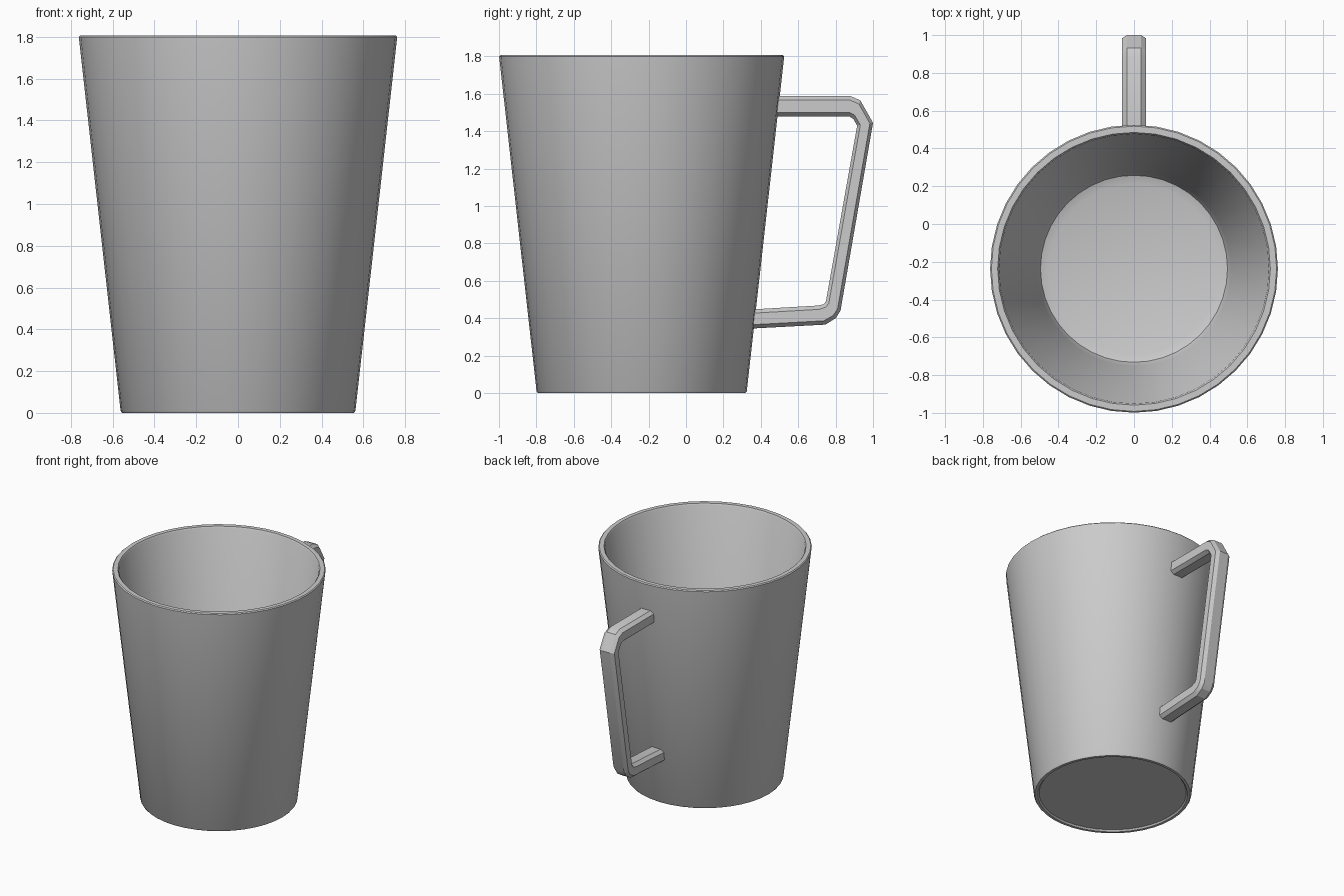
import bpy, bmesh
from math import cos, sin, pi, radians

if "Cube" in bpy.data.objects:
    bpy.data.objects.remove(bpy.data.objects["Cube"])

CY = -0.237   # centre of the cup in y


def finish(name, bm, angle):
    bmesh.ops.recalc_face_normals(bm, faces=bm.faces)
    mesh = bpy.data.meshes.new(name)
    bm.to_mesh(mesh)
    bm.free()
    ob = bpy.data.objects.new(name, mesh)
    bpy.context.collection.objects.link(ob)
    bpy.ops.object.select_all(action='DESELECT')
    ob.select_set(True)
    bpy.context.view_layer.objects.active = ob
    bpy.ops.object.shade_smooth_by_angle(angle=radians(angle))
    return ob


def bridge(bm, rings):
    for a, b in zip(rings, rings[1:]):
        n = len(a)
        for i in range(n):
            j = (i + 1) % n
            bm.faces.new((a[i], a[j], b[j], b[i]))
    bm.faces.new(rings[0])
    bm.faces.new(rings[-1])


# Tapered cup: revolved profile from underside, up the outside, down the inside
profile = [(0.525, 0.012), (0.535, 0.0), (0.555, 0.0), (0.562, 0.01),
           (0.761, 1.79), (0.762, 1.8), (0.755, 1.807), (0.722, 1.807),
           (0.714, 1.795), (0.515, 0.12), (0.495, 0.075), (0.45, 0.06)]
N = 40
bm = bmesh.new()
rings = [[bm.verts.new((r * cos(2 * pi * i / N), CY + r * sin(2 * pi * i / N), z))
          for i in range(N)] for r, z in profile]
bridge(bm, rings)
finish("cup_body", bm, 35)

# Angular handle: chamfered section swept along (outer, inner) point pairs in y, z
stations = [((0.46, 1.588), (0.46, 1.478)),
            ((0.88, 1.588), (0.875, 1.478)),
            ((0.932, 1.565), (0.895, 1.465)),
            ((1.0, 1.445), (0.915, 1.43)),
            ((0.826, 0.44), (0.748, 0.49)),
            ((0.80, 0.40), (0.735, 0.475)),
            ((0.745, 0.366), (0.705, 0.468)),
            ((0.33, 0.344), (0.33, 0.446))]
section = [(-0.038, 0), (0.038, 0), (0.064, 0.2), (0.064, 0.8),
           (0.038, 1), (-0.038, 1), (-0.064, 0.8), (-0.064, 0.2)]
bm = bmesh.new()
rings = [[bm.verts.new((x, o[0] + (i[0] - o[0]) * t, o[1] + (i[1] - o[1]) * t))
          for x, t in section] for o, i in stations]
bridge(bm, rings)
finish("handle", bm, 25)
